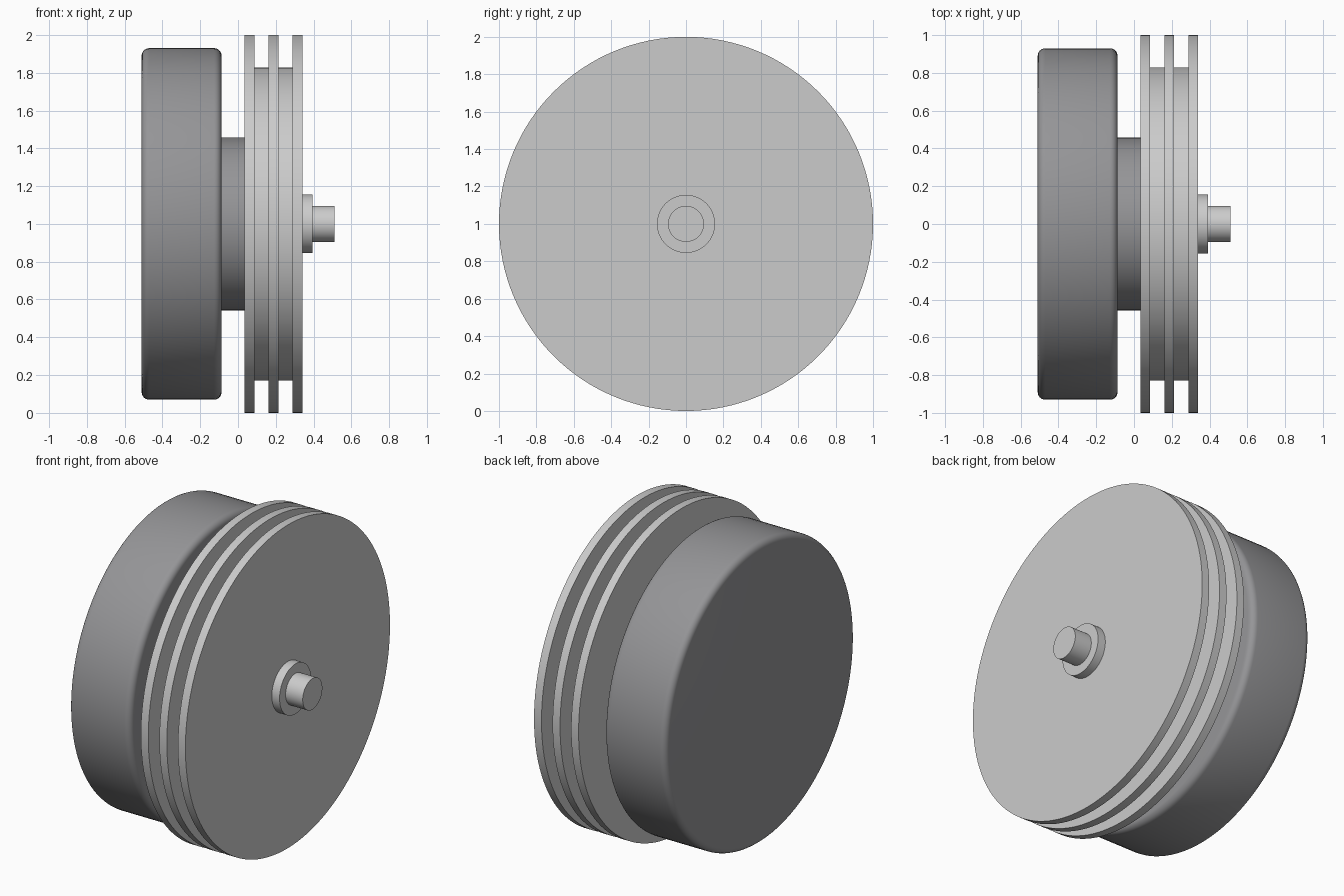
import bpy, bmesh, math

if "Cube" in bpy.data.objects:
    bpy.data.objects.remove(bpy.data.objects["Cube"])

SEGMENTS = 128
AXIS_Z = 1.0


def lathe(name, profile, material=None):
    """Spin an open (x, radius) profile around the x axis and cap both ends."""
    bm = bmesh.new()
    rings = []
    for x, r in profile:
        rings.append([bm.verts.new((x,
                                    r * math.cos(2 * math.pi * i / SEGMENTS),
                                    r * math.sin(2 * math.pi * i / SEGMENTS)))
                      for i in range(SEGMENTS)])
    for a, b in zip(rings, rings[1:]):
        for i in range(SEGMENTS):
            j = (i + 1) % SEGMENTS
            bm.faces.new((a[i], a[j], b[j], b[i]))
    bm.faces.new(rings[0])
    bm.faces.new(rings[-1])
    bmesh.ops.recalc_face_normals(bm, faces=bm.faces)
    mesh = bpy.data.meshes.new(name)
    bm.to_mesh(mesh)
    bm.free()
    obj = bpy.data.objects.new(name, mesh)
    bpy.context.collection.objects.link(obj)
    obj.location.z = AXIS_Z
    if material:
        mesh.materials.append(material)
    bpy.ops.object.select_all(action='DESELECT')
    obj.select_set(True)
    bpy.context.view_layer.objects.active = obj
    bpy.ops.object.shade_smooth_by_angle(angle=math.radians(30))
    return obj


def fillet(cx, cr, radius, start, end, steps=6):
    """Quarter-round profile points around (cx, cr), angles in degrees."""
    angles = [math.radians(start + (end - start) * i / steps) for i in range(steps + 1)]
    return [(cx + radius * math.cos(a), cr + radius * math.sin(a)) for a in angles]


dark = bpy.data.materials.new("dark_grey")
dark.diffuse_color = (0.3, 0.3, 0.31, 1)
dark.use_nodes = True
dark.node_tree.nodes["Principled BSDF"].inputs["Base Color"].default_value = dark.diffuse_color

# Dark drum with rounded rims
x0, x1, drum_r, round_r = -0.51, -0.087, 0.93, 0.04
lathe("drum",
      fillet(x0 + round_r, drum_r - round_r, round_r, 180, 90)
      + fillet(x1 - round_r, drum_r - round_r, round_r, 90, 0), dark)

# Dark neck between drum and pulley
lathe("neck", [(x1, 0.457), (0.035, 0.457)], dark)

# Pulley: three flanges separated by two grooves
FLANGE_R, GROOVE_R, FLANGE_W, PITCH = 1.0, 0.828, 0.051, 0.127
pulley = []
for k in range(3):
    left = 0.035 + k * PITCH
    right = left + FLANGE_W
    if k > 0:
        pulley.append((left, GROOVE_R))
    pulley += [(left, FLANGE_R), (right, FLANGE_R)]
    if k < 2:
        pulley.append((right, GROOVE_R))
lathe("pulley", pulley)

# Collar and shaft end
lathe("shaft", [(0.34, 0.155), (0.393, 0.155), (0.393, 0.096), (0.51, 0.096)])
